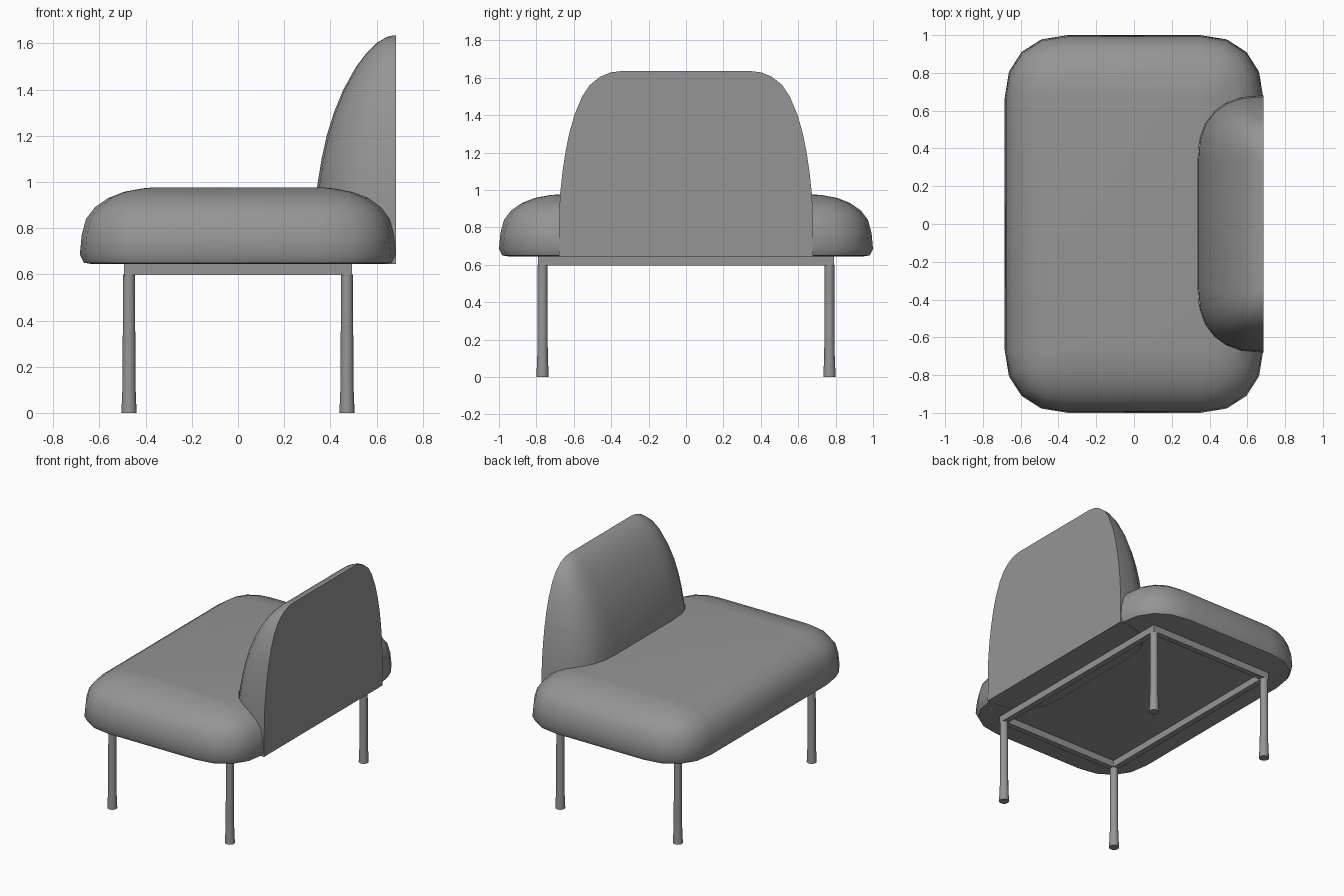
import bpy, math

if "Cube" in bpy.data.objects:
    bpy.data.objects.remove(bpy.data.objects["Cube"])

# Dark grey used for every part
grey = bpy.data.materials.new("dark_grey")
grey.diffuse_color = (0.3, 0.3, 0.3, 1)
grey.use_nodes = True
grey.node_tree.nodes["Principled BSDF"].inputs["Base Color"].default_value = grey.diffuse_color


def loft(name, rings, wrap=False):
    """Bridge equal-length rings; cap the ends, or join last to first."""
    n = len(rings[0])
    verts = [p for ring in rings for p in ring]
    faces = []
    m = len(rings)
    for k in range(m if wrap else m - 1):
        a, b = k * n, (k + 1) % m * n
        for i in range(n):
            j = (i + 1) % n
            faces.append((a + i, a + j, b + j, b + i))
    if not wrap:
        faces.append(tuple(reversed(range(n))))
        faces.append(tuple(range((m - 1) * n, m * n)))
    me = bpy.data.meshes.new(name)
    me.from_pydata(verts, [], faces)
    me.materials.append(grey)
    ob = bpy.data.objects.new(name, me)
    bpy.context.collection.objects.link(ob)
    return ob


def activate(ob):
    bpy.ops.object.select_all(action='DESELECT')
    ob.select_set(True)
    bpy.context.view_layer.objects.active = ob


def smooth(ob, angle=40):
    activate(ob)
    bpy.ops.object.shade_smooth_by_angle(angle=math.radians(angle))


def seat_ring(z, inset):
    """Rounded rectangle whose corner centres stay fixed."""
    r, e, pts = 0.335 - inset, 0.9, []
    for sx, sy, flip in ((1, 1, 0), (-1, 1, 1), (-1, -1, 0), (1, -1, 1)):
        steps = range(5)
        for i in (reversed(steps) if flip else steps):
            a = math.pi / 8 * i
            c, s = max(math.cos(a), 0) ** e, max(math.sin(a), 0) ** e
            pts.append((sx * (0.35 + r * c), sy * (0.665 + r * s), z))
    return pts


# (height, front x, half width) of the backrest
BACK = [(0.645, 0.341, 0.68), (0.80, 0.339, 0.679), (0.97, 0.341, 0.674),
        (1.10, 0.362, 0.660), (1.20, 0.384, 0.645), (1.30, 0.415, 0.625),
        (1.40, 0.456, 0.597), (1.50, 0.512, 0.555), (1.56, 0.558, 0.515),
        (1.605, 0.605, 0.460), (1.628, 0.645, 0.405), (1.635, 0.672, 0.35)]


def back_ring(z, xf, w, back=0.685, grow=0.0):
    """D-shaped section: flat back, flat front, rounded front corners."""
    flat, e, n = 0.335, 0.82, 7
    depth, ry = 0.685 - xf + grow, w - flat + grow
    half = []
    for i in range(n):
        a = math.pi / 2 * i / (n - 1)
        c, s = max(math.cos(a), 0) ** e, max(math.sin(a), 0) ** e
        half.append((0.685 - depth * s, flat + ry * c, z))
    half[0] = (back, flat + ry, z)
    return half + [(x, -y, z) for x, y, z in reversed(half)]


# Backrest
backrest = loft("backrest", [back_ring(*b) for b in BACK])
smooth(backrest)

# Seat cushion with a notch that receives the backrest
seat = loft("seat", [seat_ring(z, d) for z, d in (
    (0.645, 0.05), (0.65, 0.018), (0.685, 0.0), (0.77, 0.008), (0.84, 0.027),
    (0.89, 0.065), (0.93, 0.122), (0.957, 0.19), (0.972, 0.27), (0.977, 0.325))])
cutter = loft("notch_cutter", [
    back_ring(z, xf, w, 0.8, 0.004)
    for z, xf, w in [(0.55, 0.341, 0.68)] + BACK[:5]])
cutter.hide_render = True
mod = seat.modifiers.new("notch", 'BOOLEAN')
mod.operation, mod.solver, mod.object = 'DIFFERENCE', 'EXACT', cutter
activate(seat)
bpy.ops.object.modifier_apply(modifier=mod.name)
bpy.data.objects.remove(cutter)
smooth(seat)


def rect(x, y, z):
    return [(x, y, z), (-x, y, z), (-x, -y, z), (x, -y, z)]


# Mitred rectangular base frame
loft("base_frame", [rect(0.493, 0.79, 0.597), rect(0.493, 0.79, 0.646),
                    rect(0.453, 0.75, 0.646), rect(0.453, 0.75, 0.597)], wrap=True)

# Round legs, flared at the foot
for sx, xn in ((-1, "left"), (1, "right")):
    for sy, yn in ((-1, "front"), (1, "back")):
        leg = loft(f"{yn}_{xn}_leg", [
            [(sx * 0.472 + r * math.cos(math.tau * i / 20),
              sy * 0.767 + r * math.sin(math.tau * i / 20), z) for i in range(20)]
            for z, r in ((0, 0.033), (0.12, 0.028), (0.60, 0.026))])
        smooth(leg)

# Make all surfaces face outward
for ob in list(bpy.context.collection.objects):
    activate(ob)
    bpy.ops.object.mode_set(mode='EDIT')
    bpy.ops.mesh.select_all(action='SELECT')
    bpy.ops.mesh.normals_make_consistent(inside=False)
    bpy.ops.object.mode_set(mode='OBJECT')
